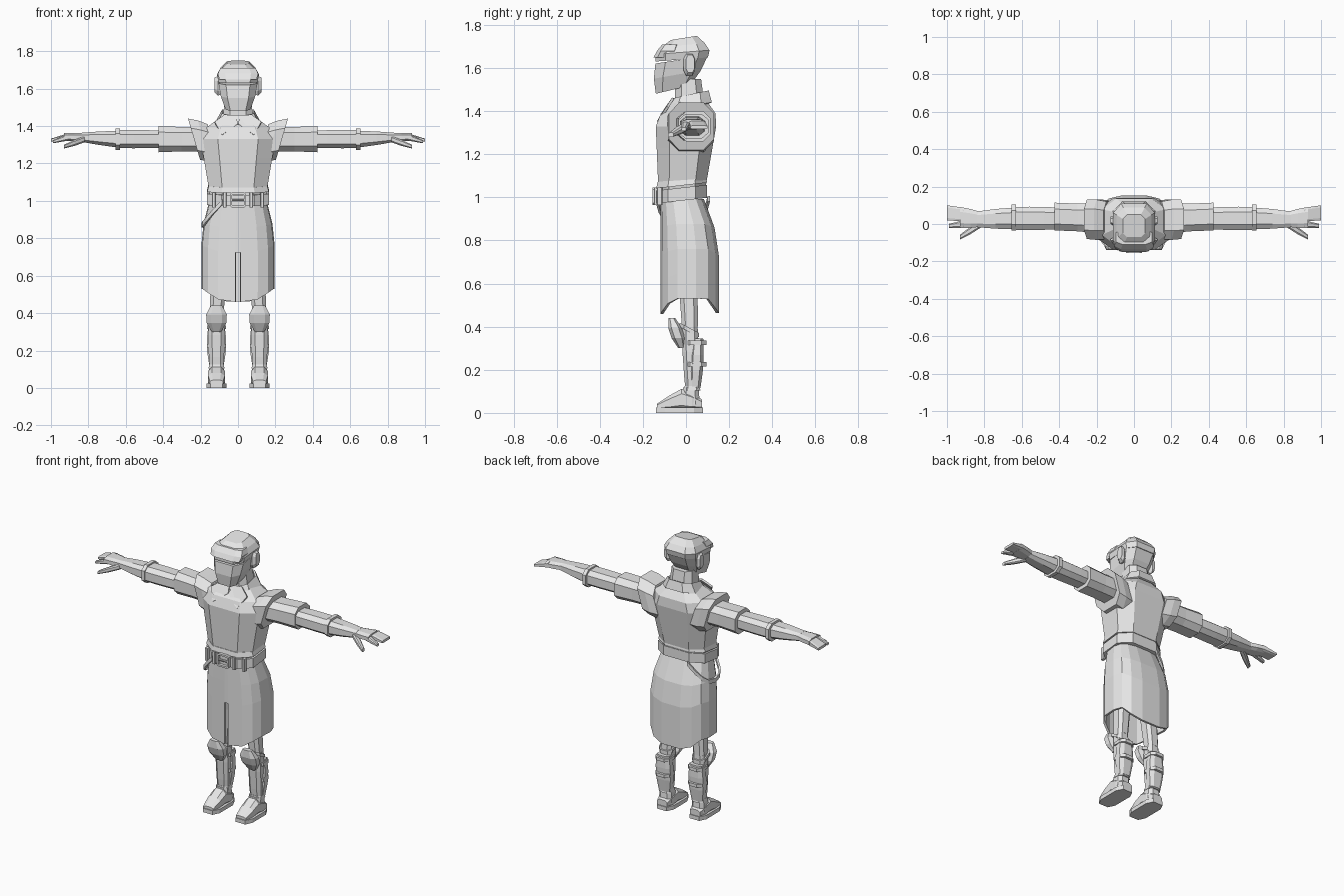
import bpy, bmesh
from math import sin, cos, pi, copysign
from mathutils import Vector

cube = bpy.data.objects.get("Cube")
if cube:
    bpy.data.objects.remove(cube, do_unlink=True)

grey = bpy.data.materials.new("light_grey")
grey.use_nodes = True
grey.diffuse_color = (.8, .8, .8, 1)
grey.node_tree.nodes["Principled BSDF"].inputs["Base Color"].default_value = grey.diffuse_color

ARM_HEIGHT = 1.33
LEG_OFFSET = .115


def centre(z, y=0):
    """Point on the body's middle plane."""
    return Vector((0, y, z))


def arm(x, y=.03, rise=0):
    """Point along the outstretched arm."""
    return Vector((x, y, ARM_HEIGHT + rise))


def leg(z, y=0):
    """Point along the leg."""
    return Vector((LEG_OFFSET, y, z))


def oval(angle, wide, deep, power):
    """Point on a superellipse; a low power makes it boxier."""
    def bend(value):
        return copysign(abs(value) ** power, value)
    return wide * bend(sin(angle)), deep * bend(cos(angle))


def make(name, verts, faces, mirror=False, thick=0):
    """Flat shaded object, optionally mirrored across x and thickened."""
    bm = bmesh.new()
    corners = [bm.verts.new(v) for v in verts]
    for face in faces:
        bm.faces.new([corners[i] for i in face])
    bmesh.ops.recalc_face_normals(bm, faces=bm.faces)
    mesh = bpy.data.meshes.new(name)
    bm.to_mesh(mesh)
    bm.free()
    mesh.materials.append(grey)
    ob = bpy.data.objects.new(name, mesh)
    bpy.context.collection.objects.link(ob)
    if thick:
        shell = ob.modifiers.new("thickness", 'SOLIDIFY')
        shell.thickness = thick
        shell.offset = 0
    if mirror:
        twin = ob.modifiers.new("mirror", 'MIRROR')
        twin.use_mirror_merge = False


def tube(name, start, end, size, tip=None, bulge=0, lean=0, power=.7,
         rings=3, mirror=False, thick=0):
    """Eight-sided tapered tube; a thick tube is left open at both ends."""
    start, end = Vector(start), Vector(end)
    size, tip = Vector(size), Vector(tip or size)
    span = end - start
    axis = max(range(3), key=lambda i: abs(span[i]))
    across, up = [i for i in range(3) if i != axis]
    sides = 8
    fit = cos(pi / sides) ** -power
    verts, faces = [], []
    for r in range(rings):
        f = r / (rings - 1)
        wide, deep = size.lerp(tip, f) * fit * (1 + bulge * sin(pi * f))
        for s in range(sides):
            u, v = oval((s + .5) * 2 * pi / sides, wide, deep, power)
            p = start.lerp(end, f)
            p[across] += u
            p[up] += v
            p[axis] += lean * v / deep
            verts.append(p)
    for r in range(rings - 1):
        a, b = r * sides, (r + 1) * sides
        for s in range(sides):
            t = (s + 1) % sides
            faces.append((a + s, a + t, b + t, b + s))
    if not thick:
        faces += [range(sides), range(len(verts) - sides, len(verts))]
    make(name, verts, faces, mirror, thick)


def pair(name, start, end, size, tip=None, **options):
    tube(name, start, end, size, tip, mirror=True, **options)


# head, brow, ears and neck
face_line, face_size = centre(1.64, -.02), (.104, .122)
tube("jaw", centre(1.5, -.06), face_line, (.066, .08), face_size, bulge=.08, lean=.02, power=.55)
tube("cranium", face_line, centre(1.74, -.01), face_size, (.06, .06),
     bulge=.28, lean=.01, power=.55, rings=4)
tube("brow", centre(1.65, -.1), centre(1.71, -.07), (.1, .05), (.095, .04), bulge=.1, power=.5)
pair("ear", (.09, .01, 1.61), (.125, .02, 1.62), (.02, .04), bulge=.3)
tube("neck", centre(1.4, .02), centre(1.55, .01), (.085, .07), (.07, .06))

# collar and its pointed flaps
tube("collar", centre(1.42, .015), centre(1.475, .02), (.11, .1), (.08, .08),
     lean=.02, thick=.012)
make("collar_flap", [(0, -.095, 1.41), (.085, -.13, 1.35), (.125, -.085, 1.42),
                     (.07, -.06, 1.46), (.01, -.07, 1.445)],
     [(0, 1, 4), (1, 3, 4), (1, 2, 3)], mirror=True, thick=.012)

# tunic
chest_line, chest_size = centre(1.33), (.2, .14)
tube("tunic", centre(1.03, -.02), chest_line, (.15, .108), chest_size, rings=4)
tube("tunic_yoke", chest_line, centre(1.45, .02), chest_size, (.09, .075), bulge=.18)
tube("tunic_hem", centre(1.055, -.02), centre(1.085, -.02), (.165, .118), (.157, .112), lean=.014)

# belt, buckle and keepers
tube("belt", centre(.985, -.02), centre(1.045, -.02), (.165, .117), lean=.014)
buckle_back, buckle_front = centre(1.005, -.135), centre(1.005, -.155)
tube("buckle", buckle_back, buckle_front, (.037, .035), power=.2, thick=.012)
tube("buckle_tongue", (-.035, -.147, 1.005), (.04, -.147, 1.005), (.005, .006))
for x, y in ((.07, -.136), (.13, -.122)):
    pair("belt_keeper", (x, y, .965), (x, y, 1.045), (.009, .012), power=.3)

# loose strap hanging around the right hip
verts, faces = [], []
bends = 8
for i in range(bends + 1):
    angle = pi * (.1 + .8 * i / bends)
    x, y = oval(angle, -.19, -.125, .7)
    for edge in (-.013, .013):
        verts.append((x, y - .015, 1.05 - .18 * sin(angle) + edge))
    if i < bends:
        faces.append([2 * i + corner for corner in (0, 1, 3, 2)])
make("hip_strap", verts, faces, thick=.012)

# skirt with a low scalloped hem, split at the front from the thigh down
columns, levels, slit, waist = 16, 4, .02, .99
verts, faces = [], []
for r in range(levels + 1):
    f = r / levels
    flare = sin(min(1, 2 * f) * pi / 2)
    wide, deep = .15 + .04 * flare, .095 + .035 * flare
    for c in range(columns):
        angle = slit + (2 * pi - 2 * slit) * c / (columns - 1)
        x, y = oval(angle, wide, -deep, .7)
        hem = .53 - .14 * max(0, abs(cos(angle)) - .5)
        verts.append((x, y + deep - .112, waist + f * (hem - waist)))
        d = (c + 1) % columns
        if r < levels and (d or r < levels / 2):
            a, b = r * columns, (r + 1) * columns
            faces.append((a + c, a + d, b + d, b + c))
make("skirt", verts, faces, thick=.014)

# shoulders, sleeves and forearms
pair("shoulder_pad", arm(.13, .02, -.02), arm(.235, .025), (.1, .1), (.105, .11),
     bulge=.05, lean=.034)
pair("upper_sleeve", arm(.18), arm(.425, .04), (.08, .066), (.074, .07), bulge=-.04)
pair("lower_sleeve", arm(.4), arm(.635), (.058, .046), (.062, .048), bulge=.03, rings=4)
pair("cuff", arm(.632, .035), arm(.655, .035), (.07, .057))
pair("forearm", arm(.64), arm(.84, .025, .01), (.058, .045), (.042, .024), bulge=.05)

# hands
pair("palm", arm(.82, .025, .01), arm(.93, .035, .012), (.04, .023), (.056, .02), bulge=.05)
pair("fingers", arm(.91, .05, .013), arm(1, .06, -.005), (.037, .018), (.04, .008), power=.4)
pair("index_finger", arm(.91, 0, .01), arm(.99, -.01, -.014), (.02, .018), (.011, .008))
pair("thumb", arm(.82, 0), arm(.93, -.07, -.04), (.02, .017), (.013, .01), bulge=.2)

# legs
knee = leg(.4, .018)
pair("thigh", (.08, 0, .86), knee, (.066, .065), (.037, .037), bulge=-.12)
pair("shin", knee, leg(.05, .03), (.039, .036), (.033, .026), bulge=.2, rings=4)
pair("knee_pad", leg(.3, -.02), leg(.44, -.066), (.025, .016), (.03, .016), bulge=1.1, rings=4)
pair("knee_strap", leg(.375, .015), leg(.395, .015), (.047, .045), lean=-.025)

# calf guards with bands
pair("calf_guard", leg(.115, .042), leg(.345, .055), (.038, .025), (.042, .025),
     bulge=.3, rings=4)
for z in (.215, .315):
    pair("calf_band", leg(z, .045), leg(z + .02, .045), (.05, .05))
pair("ankle_band", leg(.105, .028), leg(.125, .028), (.043, .039), (.039, .034))

# boots
instep, instep_size = leg(.062, -.02), (.046, .05)
pair("boot_toe", leg(.03, -.135), instep, (.035, .012), instep_size, bulge=.1)
pair("boot_heel", instep, leg(.04, .075), instep_size, (.035, .022), bulge=.15)
pair("boot_shaft", leg(.04, .02), leg(.118, .022), (.045, .045), (.04, .036))
pair("sole", leg(0, -.03), leg(.025, -.03), (.054, .11), power=.55)
